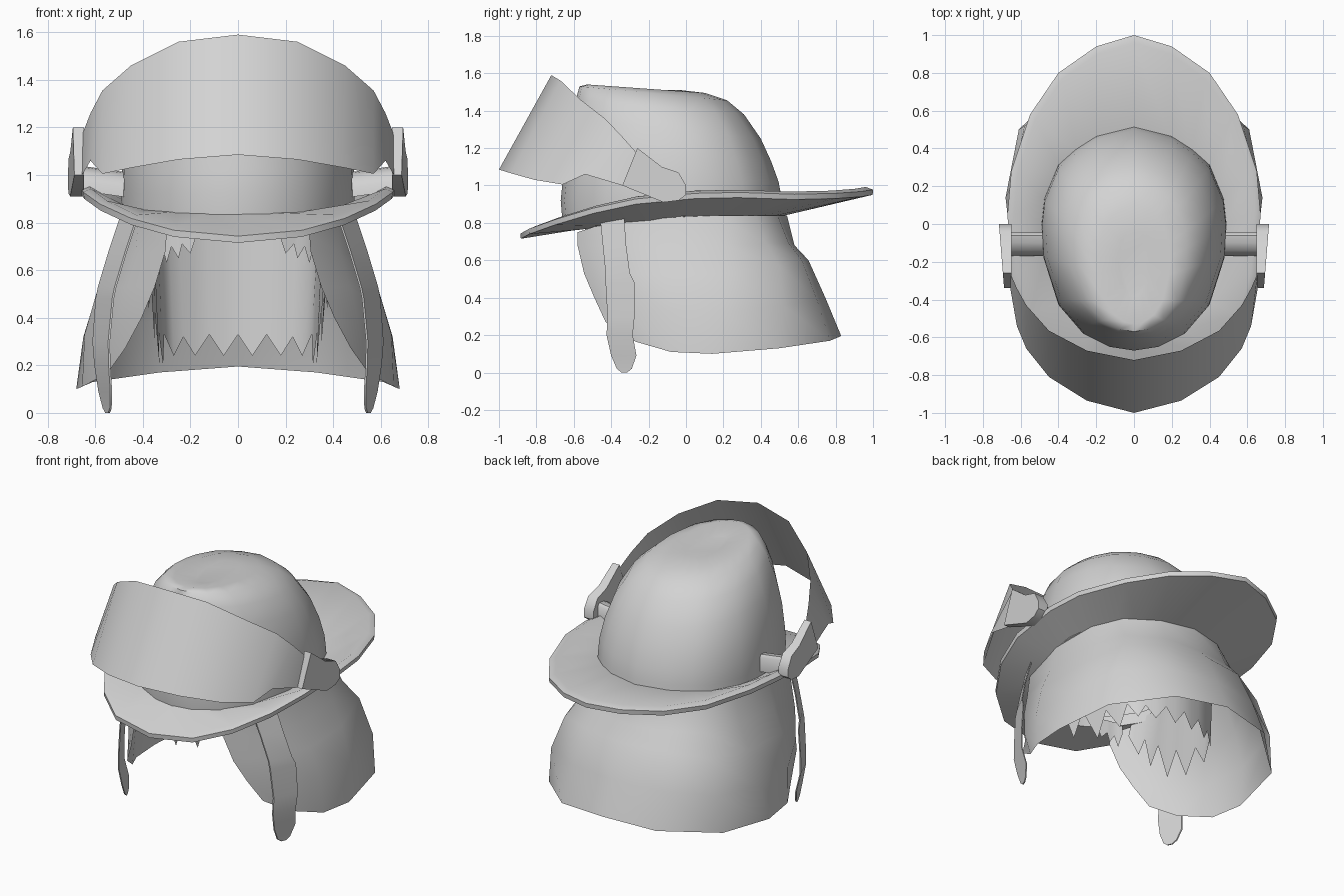
import bpy, bmesh, math

grey = bpy.data.materials.new("light_grey")
grey.diffuse_color = (0.65, 0.65, 0.65, 1)


def flip(p):
    return (-p[0],) + tuple(p[1:])


def loop(half):
    """Closed ring from a half outline that starts and ends on x = 0."""
    return list(half) + [flip(p) for p in reversed(half[1:-1])]


def arc(half):
    """Open strip from a half outline that ends on x = 0."""
    return list(half) + [flip(p) for p in reversed(half[:-1])]


def finish(name, bm, angle=40):
    bmesh.ops.recalc_face_normals(bm, faces=bm.faces)
    me = bpy.data.meshes.new(name)
    bm.to_mesh(me)
    bm.free()
    me.materials.append(grey)
    ob = bpy.data.objects.new(name, me)
    bpy.context.collection.objects.link(ob)
    bpy.ops.object.select_all(action='DESELECT')
    ob.select_set(True)
    bpy.context.view_layer.objects.active = ob
    bpy.ops.object.shade_smooth_by_angle(angle=math.radians(angle))
    return ob


def skin(name, rings, closed=False, cap=False, wrap=False, angle=40):
    """Bridge consecutive rings of equal length with quads."""
    bm = bmesh.new()
    rows = [[bm.verts.new(p) for p in r] for r in rings]
    n = len(rings[0])
    pairs = list(zip(rows, rows[1:])) + ([(rows[-1], rows[0])] if wrap else [])
    for a, b in pairs:
        for i in range(n if closed else n - 1):
            j = (i + 1) % n
            bm.faces.new((a[i], a[j], b[j], b[i]))
    if cap:
        bm.faces.new(rows[-1])
    return finish(name, bm, angle)


def prism(name, outer, inner, angle=40):
    """Solid between two matching outlines."""
    bm = bmesh.new()
    a = [bm.verts.new(p) for p in outer]
    b = [bm.verts.new(p) for p in inner]
    bm.faces.new(a)
    bm.faces.new(b[::-1])
    for i in range(len(a)):
        j = (i + 1) % len(a)
        bm.faces.new((a[i], a[j], b[j], b[i]))
    return finish(name, bm, angle)


# Head outline, front to back, shared by crown and brim
head = [(0, -.66), (.13, -.64), (.27, -.57), (.40, -.42), (.48, -.17), (.49, 0),
        (.475, .13), (.40, .31), (.31, .39), (.20, .46), (0, .51)]

# Crown: front y, back y, half width, front z, back z
levels = [(-.66, .52, .49, .80, .86), (-.67, .51, .49, .92, .94),
          (-.66, .495, .487, 1.02, 1.02), (-.64, .455, .467, 1.19, 1.13),
          (-.61, .40, .425, 1.36, 1.25), (-.588, .31, .36, 1.46, 1.38),
          (-.57, .22, .28, 1.53, 1.455), (-.53, .10, .19, 1.54, 1.495),
          (-.38, -.03, .08, 1.505, 1.51)]
rings = []
for yf, yb, w, zf, zb in levels:
    half = []
    for x, y in head:
        t = (y + .66) / 1.17
        half.append((x / .49 * w, yf + (yb - yf) * t, zf + (zb - zf) * t))
    rings.append(loop(half))
skin("crown", rings, closed=True, cap=True, angle=60)

# Brim: dips at the front, rises at the sides and back, with a rolled rim
edge = [(0, -.885, .755), (.27, -.84, .78), (.45, -.70, .83), (.58, -.50, .89),
        (.65, -.27, .94), (.67, .05, .97), (.65, .28, .975), (.55, .58, .965),
        (.40, .80, .97), (.20, .94, .98), (0, 1.0, .99)]
top_in = [(x * .98, y * .98, .84 + .07 * (y + .66) / 1.17) for x, y in head]
roll = [(x * .95, y * .96, z + .002) for x, y, z in edge]
rim = [(x, y, z - .012) for x, y, z in edge]
low_out = [(x * .995, y * .998, z - .04) for x, y, z in edge]
low_in = [(x * .97, y * .97, min(.832, .755 + .115 * (y + .66))) for x, y in head]
skin("brim", [loop(r) for r in (top_in, roll, rim, low_out, low_in)],
     closed=True, wrap=True, angle=52)

# Raised visor: matching upper and lower edges, side to centre
v_top = [(.655, -.26, 1.17), (.62, -.34, 1.26), (.57, -.43, 1.355),
         (.45, -.565, 1.46), (.25, -.67, 1.56), (0, -.72, 1.59)]
v_low = [(.655, -.34, 1.0), (.62, -.54, 1.06), (.57, -.66, 1.005),
         (.45, -.81, 1.03), (.25, -.935, 1.065), (0, -1.0, 1.085)]
skin("visor", [arc(v_top), arc(v_low)], angle=45)

# Neck flap: five rings from the face opening round to the back
flap = [
    [(.30, -.58, .75), (.42, -.43, .80), (.485, -.12, .83), (.47, .18, .84),
     (.39, .37, .84), (.21, .49, .84), (0, .54, .84)],
    [(.305, -.58, .68), (.43, -.44, .67), (.53, -.12, .66), (.52, .2, .68),
     (.43, .43, .69), (.22, .55, .69), (0, .58, .68)],
    [(.35, -.545, .53), (.47, -.42, .53), (.59, -.12, .52), (.585, .2, .53),
     (.50, .50, .57), (.26, .62, .60), (0, .655, .60)],
    [(.405, -.49, .40), (.51, -.37, .36), (.645, -.1, .33), (.65, .2, .32),
     (.58, .52, .36), (.30, .70, .39), (0, .745, .40)],
    [(.475, -.43, .27), (.55, -.27, .165), (.655, -.08, .11), (.68, .14, .10),
     (.61, .50, .13), (.33, .77, .17), (0, .83, .195)],
]
skin("neck_flap", [arc(r) for r in flap], angle=60)

# Hair sheet behind the face with a jagged lower edge
hair = [(.345, -.46, .70), (.37, -.40, .56), (.375, -.35, .64), (.375, -.30, .44),
        (.365, -.22, .54), (.35, -.12, .28), (.35, -.04, .42), (.33, .07, .20),
        (.335, .15, .35), (.315, .25, .20), (.31, .31, .33), (.27, .36, .24),
        (.23, .38, .32), (.18, .41, .24), (.12, .43, .33), (.06, .44, .24), (0, .45, .33)]
skin("back_hair", [arc([(x * 1.08, y, .82) for x, y, z in hair]), arc(hair)], angle=60)

# Small fringe tufts at both sides of the forehead
tuft = [(.325, -.49, .72), (.30, -.50, .63), (.28, -.51, .70), (.25, -.515, .65),
        (.235, -.52, .71), (.20, -.53, .67), (.17, -.54, .76)]

hinge = [(-.26, 1.20), (-.13, 1.10), (-.04, 1.07), (0, 1.0), (0, .95),
         (-.04, .92), (-.12, .91), (-.34, 1.0)]

# Hinge bar section: upright back, rounded over the top to the front
bar = [(-.045, .935), (-.045, 1.025), (-.06, 1.04), (-.10, 1.035),
       (-.14, 1.015), (-.165, .975), (-.17, .935)]

# Chin strap stations: centre x, front y, back y, z, inward turn of the front edge
strap = [(.455, -.46, -.33, .83, .035), (.505, -.445, -.32, .68, .035),
         (.55, -.43, -.30, .53, .035), (.56, -.43, -.275, .48, .035),
         (.575, -.42, -.275, .30, .033), (.57, -.425, -.285, .20, .03),
         (.558, -.40, -.265, .09, .025), (.55, -.37, -.29, .02, .015),
         (.548, -.345, -.315, 0, .006)]

for side, s in (("left", -1), ("right", 1)):
    skin(side + "_fringe", [[(s * x, y, .79) for x, y, z in tuft],
                            [(s * x, y, z) for x, y, z in tuft]])
    # Hinge plate angled to follow the visor
    prism(side + "_hinge",
          [(s * (.715 + .08 * y), y, z) for y, z in hinge],
          [(s * .648, y, z) for y, z in hinge], angle=50)
    # Bar joining hinge to crown
    prism(side + "_hinge_bar", [(s * .67, y, z) for y, z in bar],
          [(s * .46, y, z - .03) for y, z in bar], angle=50)
    # Thin chin strap lying along the flap
    rows = [[(s * (x - d + .004), a, z), (s * (x + d + .004), b, z),
             (s * (x + d - .004), b, z), (s * (x - d - .004), a, z)]
            for x, a, b, z, d in strap]
    skin(side + "_chin_strap", rows, closed=True, cap=True, angle=35)
